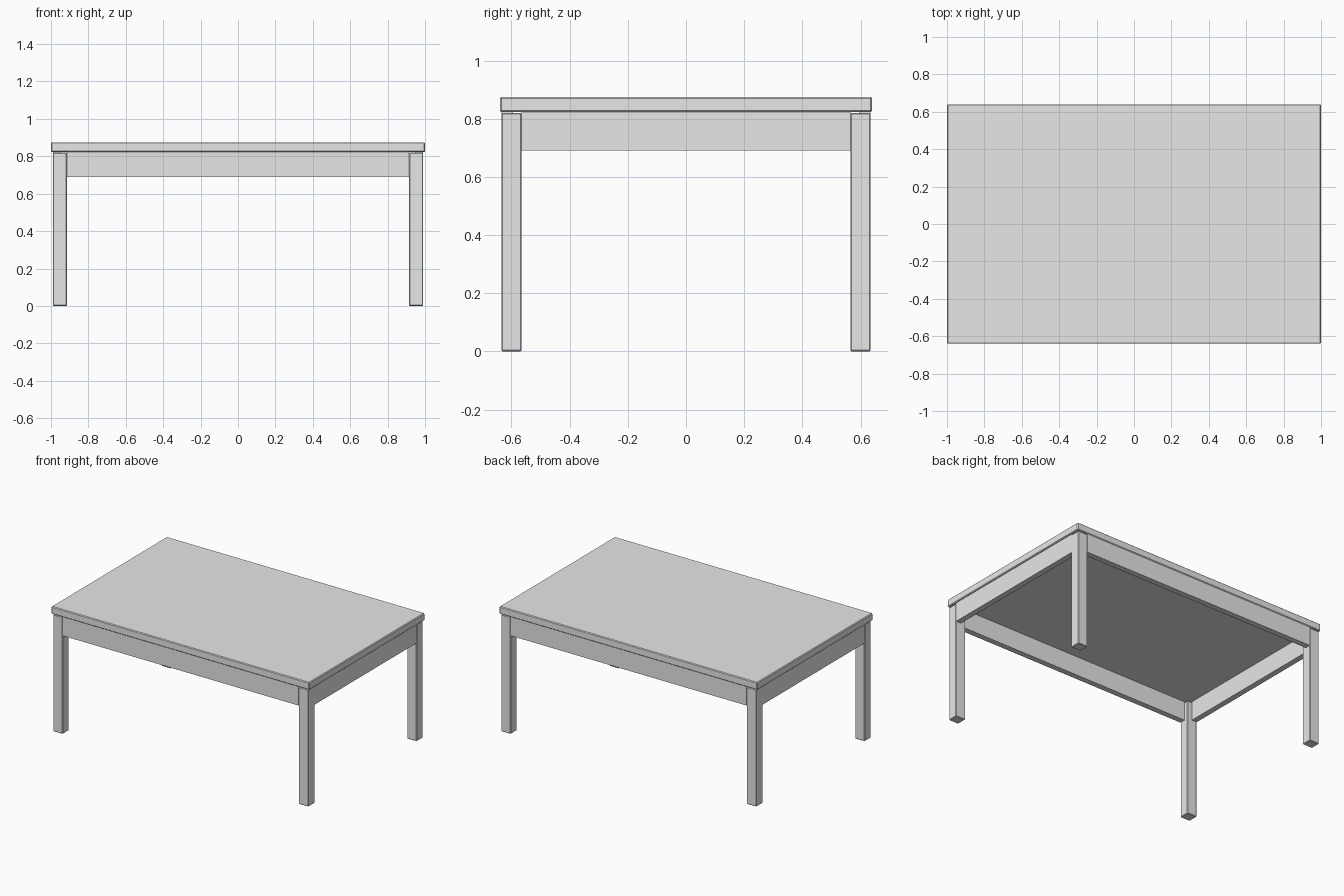
import bpy
import bmesh
from mathutils import Vector

cube = bpy.data.objects.get("Cube")
if cube:
    bpy.data.objects.remove(cube, do_unlink=True)

grey = bpy.data.materials.new("light grey")
grey.use_nodes = True
grey.diffuse_color = (0.8, 0.8, 0.8, 1)
grey.node_tree.nodes["Principled BSDF"].inputs["Base Color"].default_value = (0.8, 0.8, 0.8, 1)


def box(name, low, high, bevel=0.0):
    """Axis-aligned box between two corners, with optional chamfered edges."""
    low, high = Vector(low), Vector(high)
    bm = bmesh.new()
    bmesh.ops.create_cube(bm, size=1)
    bmesh.ops.scale(bm, vec=high - low, verts=bm.verts)
    if bevel:
        bmesh.ops.bevel(bm, geom=bm.edges[:], offset=bevel, segments=1,
                        profile=0.5, affect='EDGES')
    mesh = bpy.data.meshes.new(name)
    bm.to_mesh(mesh)
    bm.free()
    mesh.materials.append(grey)
    obj = bpy.data.objects.new(name, mesh)
    obj.location = (low + high) / 2
    bpy.context.collection.objects.link(obj)
    return obj


LEG_X, LEG_Y = 0.99, 0.635      # outer faces of the legs
IN_X, IN_Y = 0.915, 0.565       # inner faces of the legs
APRON_LOW, LEG_TOP = 0.69, 0.82
THICK = 0.04                    # apron board thickness

# Table top
box("table_top", (-1, -0.64, 0.823), (1, 0.64, 0.875), 0.005)

# Legs
for sx, x_name in ((-1, "right"), (1, "left")):
    for sy, y_name in ((-1, "front"), (1, "back")):
        xs = sorted((sx * IN_X, sx * LEG_X))
        ys = sorted((sy * IN_Y, sy * LEG_Y))
        box(f"{y_name}_{x_name}_leg", (xs[0], ys[0], 0), (xs[1], ys[1], LEG_TOP), 0.004)

# Long aprons, flush with the outside of the legs
for sy, name in ((-1, "front_apron"), (1, "back_apron")):
    ys = sorted((sy * (LEG_Y - THICK), sy * LEG_Y))
    box(name, (-IN_X, ys[0], APRON_LOW), (IN_X, ys[1], 0.823))

# Short aprons
for sx, name in ((-1, "right_apron"), (1, "left_apron")):
    xs = sorted((sx * (LEG_X - THICK), sx * LEG_X))
    box(name, (xs[0], -IN_Y, APRON_LOW), (xs[1], IN_Y, 0.823))
